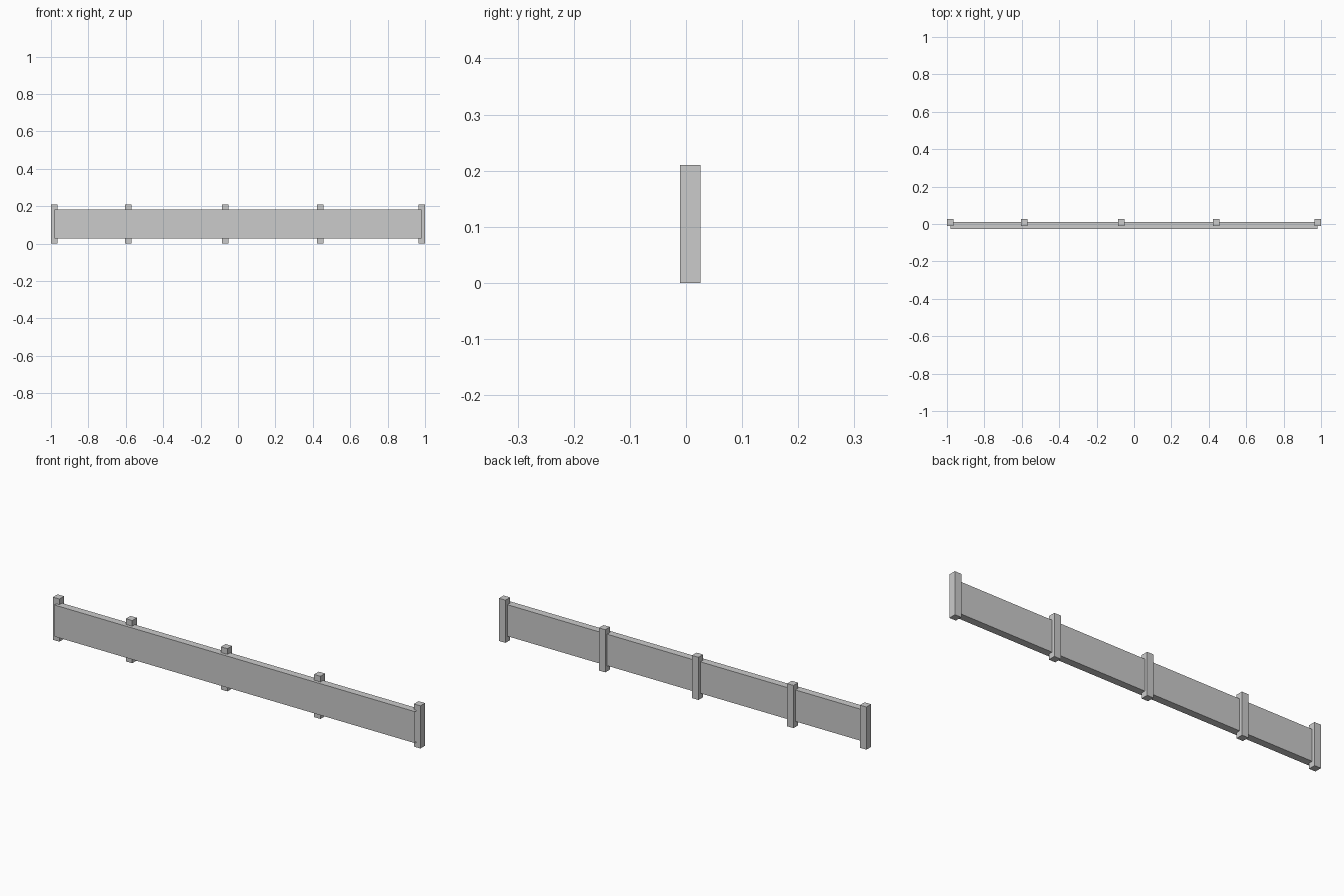
import bpy
import bmesh

cube = bpy.data.objects.get("Cube")
if cube:
    bpy.data.objects.remove(cube, do_unlink=True)

grey = bpy.data.materials.new("plain grey")
grey.use_nodes = True
grey.diffuse_color = (0.6, 0.6, 0.6, 1)
grey.node_tree.nodes["Principled BSDF"].inputs["Base Color"].default_value = (0.6, 0.6, 0.6, 1)


def box(name, low, high, open_ends=False):
    """Flat-faced box between two corners, optionally without its x end caps."""
    bm = bmesh.new()
    bmesh.ops.create_cube(bm, size=1)
    for v in bm.verts:
        v.co = [(a + b) / 2 + c * (b - a) for a, b, c in zip(low, high, v.co)]
    if open_ends:
        bm.normal_update()
        ends = [f for f in bm.faces if abs(f.normal.x) > 0.5]
        bmesh.ops.delete(bm, geom=ends, context="FACES_ONLY")
    mesh = bpy.data.meshes.new(name)
    bm.to_mesh(mesh)
    bm.free()
    mesh.materials.append(grey)
    obj = bpy.data.objects.new(name, mesh)
    bpy.context.collection.objects.link(obj)


# Long hollow board, open at both ends
box("barrier_board", (-0.982, -0.0255, 0.027), (0.982, 0.0105, 0.182), open_ends=True)

# Square posts set into the back of the board
half = 0.0175
for i, x in enumerate((-1 + half, -0.586, -0.068, 0.439, 1 - half), 1):
    box(f"post_{i}", (x - half, -0.0105, 0), (x + half, 0.0255, 0.21))
